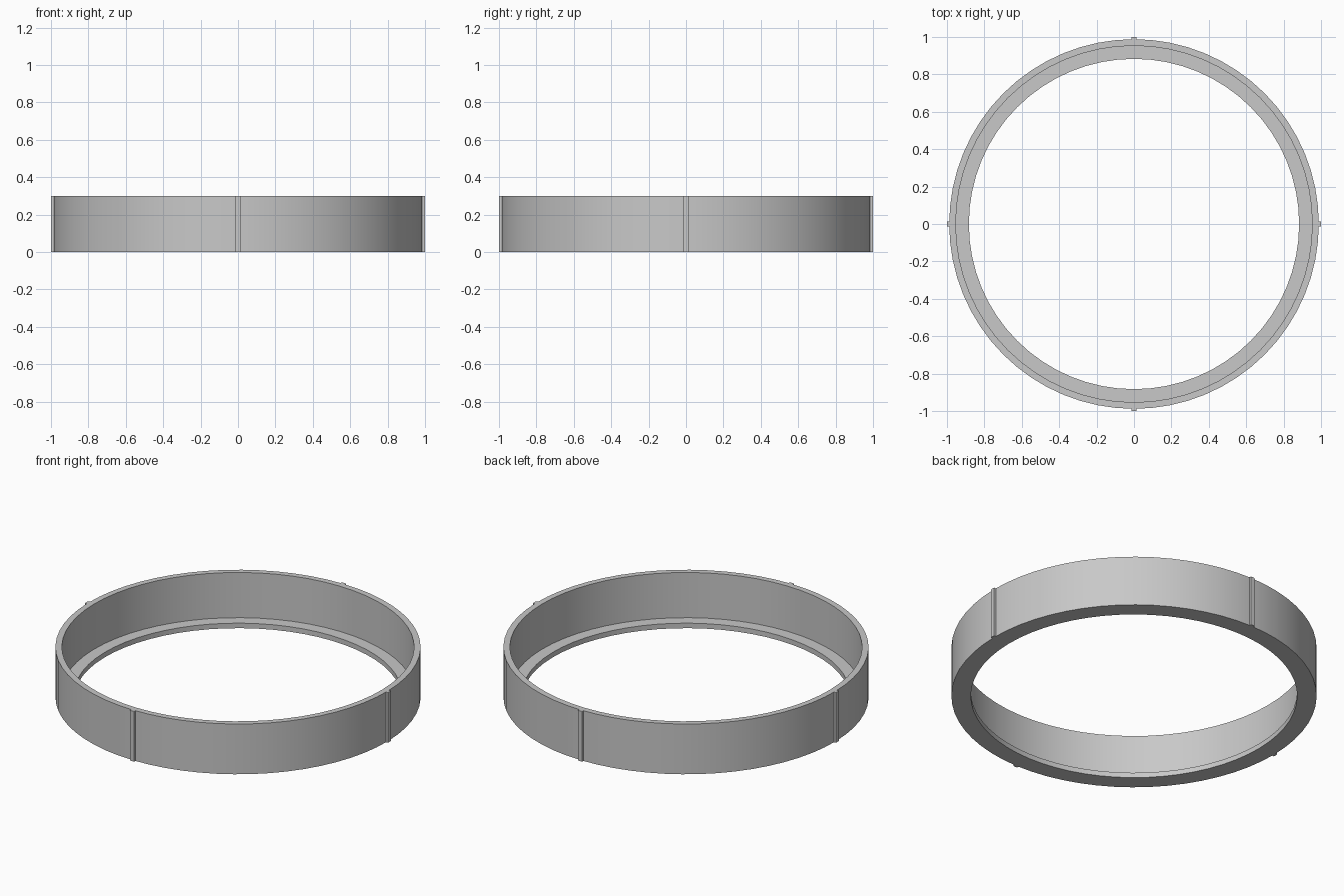
import bpy, bmesh
from math import cos, sin, pi

cube = bpy.data.objects.get("Cube")
if cube:
    bpy.data.objects.remove(cube, do_unlink=True)

SEGMENTS = 64
HEIGHT = 0.3
OUTER, WALL, LIP = 0.988, 0.953, 0.883   # radii
LIP_HEIGHT = 0.03

grey = bpy.data.materials.new("light grey")
grey.use_nodes = True
grey.diffuse_color = (0.58, 0.58, 0.58, 1)
grey.node_tree.nodes["Principled BSDF"].inputs["Base Color"].default_value = grey.diffuse_color


def finish(name, bm):
    bmesh.ops.recalc_face_normals(bm, faces=bm.faces)
    mesh = bpy.data.meshes.new(name)
    bm.to_mesh(mesh)
    bm.free()
    mesh.materials.append(grey)
    obj = bpy.data.objects.new(name, mesh)
    bpy.context.collection.objects.link(obj)
    return obj


# Ring: L-shaped section, thin wall with an inward lip at the base
profile = [(LIP, 0), (OUTER, 0), (OUTER, HEIGHT), (WALL, HEIGHT),
           (WALL, LIP_HEIGHT), (LIP, LIP_HEIGHT)]
bm = bmesh.new()
loops = []
for i in range(SEGMENTS):
    a = 2 * pi * i / SEGMENTS
    loops.append([bm.verts.new((r * cos(a), r * sin(a), z)) for r, z in profile])
n = len(profile)
for i in range(SEGMENTS):
    here, there = loops[i], loops[(i + 1) % SEGMENTS]
    for j in range(n):
        k = (j + 1) % n
        bm.faces.new((here[j], there[j], there[k], here[k]))
ring = finish("ring", bm)
bpy.ops.object.select_all(action="DESELECT")
ring.select_set(True)
bpy.context.view_layer.objects.active = ring
bpy.ops.object.shade_smooth_by_angle(angle=pi / 6)

# Four narrow full-height ribs on the outside
for i, side in enumerate(("left", "back", "right", "front")):
    bm = bmesh.new()
    bmesh.ops.create_cube(bm, size=1)
    bmesh.ops.scale(bm, vec=(0.025, 0.027, HEIGHT), verts=bm.verts)
    bmesh.ops.translate(bm, vec=(0.9875, 0, HEIGHT / 2), verts=bm.verts)
    rib = finish(side + "_rib", bm)
    rib.rotation_euler.z = i * pi / 2
